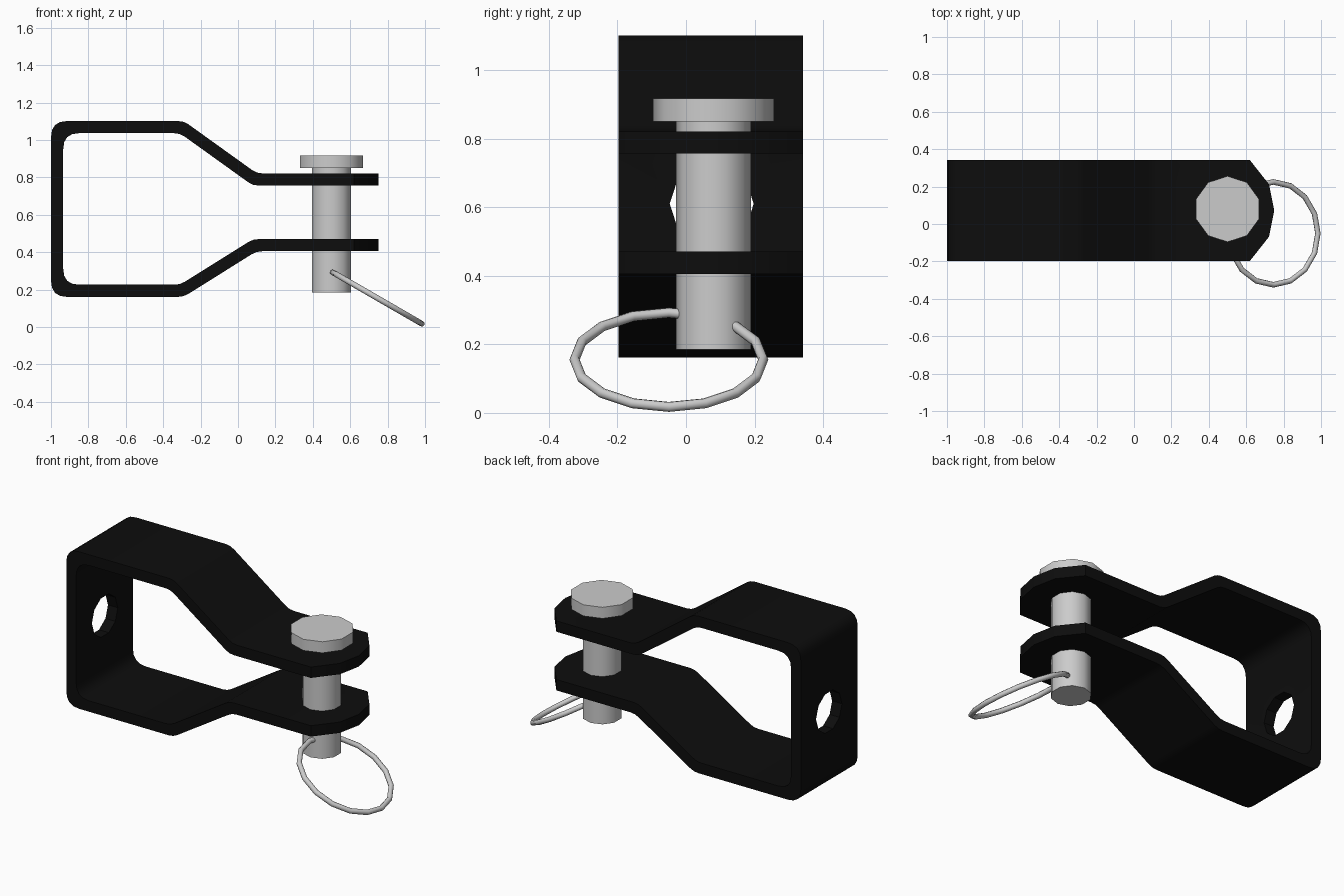
import bpy, bmesh, math
from mathutils import Vector

if "Cube" in bpy.data.objects:
    bpy.data.objects.remove(bpy.data.objects["Cube"])

MID_Y, HALF_W, T = 0.072, 0.269, 0.0325


def finish(obj, angle):
    bpy.ops.object.select_all(action='DESELECT')
    obj.select_set(True)
    bpy.context.view_layer.objects.active = obj
    bpy.ops.object.shade_smooth_by_angle(angle=math.radians(angle))


def new_object(name, bm):
    bmesh.ops.recalc_face_normals(bm, faces=bm.faces)
    me = bpy.data.meshes.new(name)
    bm.to_mesh(me)
    bm.free()
    obj = bpy.data.objects.new(name, me)
    bpy.context.collection.objects.link(obj)
    return obj


def prism(name, pts, offset):
    """Extrude a closed outline by a vector."""
    bm = bmesh.new()
    face = bm.faces.new([bm.verts.new(p) for p in pts])
    ext = bmesh.ops.extrude_face_region(bm, geom=[face], use_keep_orig=True)
    verts = [g for g in ext['geom'] if isinstance(g, bmesh.types.BMVert)]
    bmesh.ops.translate(bm, verts=verts, vec=offset)
    return new_object(name, bm)


def cut(obj, cutter, operation):
    cutter.hide_render = True
    mod = obj.modifiers.new("cut", 'BOOLEAN')
    mod.operation, mod.object, mod.solver = operation, cutter, 'EXACT'
    bpy.context.view_layer.objects.active = obj
    bpy.ops.object.modifier_apply(modifier=mod.name)
    bpy.data.objects.remove(cutter)


def offset_path(path, d):
    """Parallel copy of an open path, mitred at its corners."""
    out = []
    for i, p in enumerate(path):
        dirs = []
        if i > 0:
            dirs.append((p - path[i - 1]).normalized())
        if i < len(path) - 1:
            dirs.append((path[i + 1] - p).normalized())
        norms = [Vector((v.y, -v.x)) for v in dirs]
        n = sum(norms, Vector((0, 0))).normalized()
        out.append(p + n * d / n.dot(norms[0]))
    return out


def round_path(path, sizes):
    """Round each inner corner of a path; sizes are tangent lengths."""
    out = [path[0]]
    for i, (size, steps) in enumerate(sizes, 1):
        p = path[i]
        a = p + (path[i - 1] - p).normalized() * size
        b = p + (path[i + 1] - p).normalized() * size
        for k in range(steps + 1):
            t = k / steps
            out.append(a * (1 - t) ** 2 + p * (2 * t * (1 - t)) + b * t * t)
    return out + [path[-1]]


# Bracket: bent strap profile pulled across its width
centre = [Vector(p) for p in [(0.80, 0.789), (0.09, 0.789), (-0.30, 1.069),
                              (-0.967, 1.069), (-0.967, 0.194), (-0.30, 0.194),
                              (0.09, 0.438), (0.80, 0.438)]]
bend, corner = (0.03, 2), (0.085, 4)
sizes = [bend, bend, corner, corner, bend, bend]
outer = round_path(offset_path(centre, T), sizes)
inner = round_path(offset_path(centre, -T), sizes)
outline = [(p.x, MID_Y - HALF_W, p.y) for p in outer + inner[::-1]]
bracket = prism("bracket", outline, (0, 2 * HALF_W, 0))

# Faceted rounding of the arm tips
half_tip = [(-1.2, 0.5), (0.62, 0.5), (0.62, HALF_W), (0.722, 0.14)]
plan = half_tip + [(0.75, 0)] + [(x, -y) for x, y in half_tip[::-1]]
tip = prism("tip_cutter", [(x, MID_Y + y, -0.5) for x, y in plan], (0, 0, 2.5))
cut(bracket, tip, 'INTERSECT')

# Mounting hole in the back wall
bpy.ops.mesh.primitive_cylinder_add(vertices=10, radius=0.1225, depth=0.3,
                                    location=(-0.967, 0.075, 0.61),
                                    rotation=(0, math.pi / 2, 0))
cut(bracket, bpy.context.object, 'DIFFERENCE')
finish(bracket, 30)

black = bpy.data.materials.new("black_paint")
black.diffuse_color = (0.004, 0.004, 0.004, 1)
black.use_nodes = True
black.node_tree.nodes["Principled BSDF"].inputs["Base Color"].default_value = black.diffuse_color
bracket.data.materials.append(black)

# Clevis pin: ten-sided shaft and head
for name, r, z0, z1 in [("pin_shaft", 0.109, 0.185, 0.86),
                        ("pin_head", 0.176, 0.85, 0.917)]:
    bpy.ops.mesh.primitive_cylinder_add(vertices=10, radius=r, depth=z1 - z0,
                                        location=(0.5, 0.08, (z0 + z1) / 2))
    bpy.context.object.name = name
    finish(bpy.context.object, 40)

# Retaining ring hanging through the shaft
bpy.ops.mesh.primitive_torus_add(major_segments=16, minor_segments=8,
                                 major_radius=0.275, minor_radius=0.015,
                                 location=(0.745, -0.05, 0.155),
                                 rotation=(0, math.radians(30), 0))
ring = bpy.context.object
ring.name = "retaining_ring"
finish(ring, 60)
